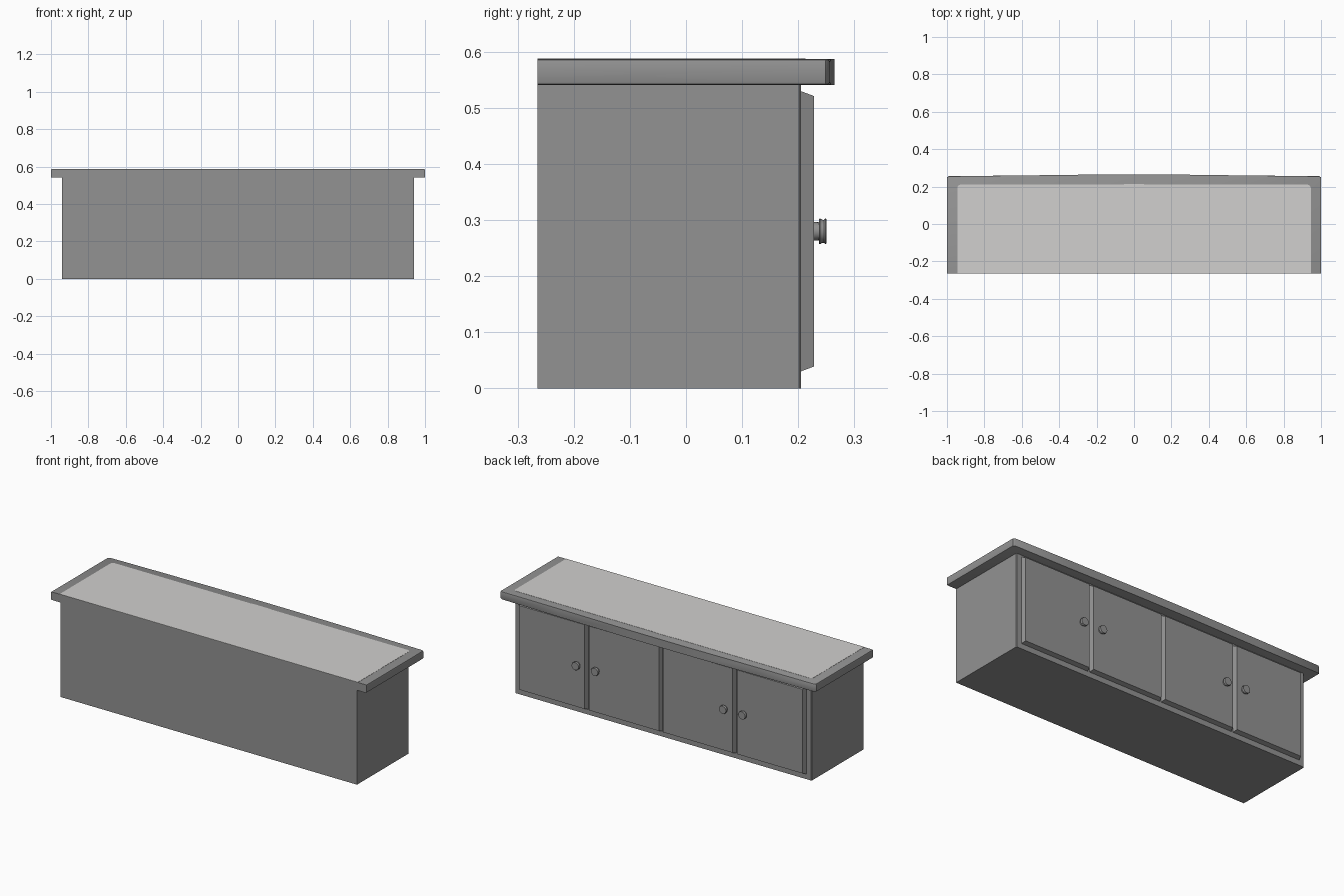
import bpy, bmesh, math

if "Cube" in bpy.data.objects:
    bpy.data.objects.remove(bpy.data.objects["Cube"])


def material(name, rgb):
    m = bpy.data.materials.new(name)
    m.diffuse_color = (*rgb, 1.0)
    m.use_nodes = True
    m.node_tree.nodes["Principled BSDF"].inputs["Base Color"].default_value = m.diffuse_color
    return m


GREY = material("cabinet_grey", (0.29, 0.29, 0.29))
PALE = material("pale_top", (0.64, 0.63, 0.62))


def finish(bm, name, mat, smooth=None):
    bmesh.ops.recalc_face_normals(bm, faces=bm.faces)
    mesh = bpy.data.meshes.new(name)
    bm.to_mesh(mesh)
    bm.free()
    mesh.materials.append(mat)
    ob = bpy.data.objects.new(name, mesh)
    bpy.context.collection.objects.link(ob)
    if smooth:
        bpy.ops.object.select_all(action='DESELECT')
        ob.select_set(True)
        bpy.context.view_layer.objects.active = ob
        bpy.ops.object.shade_smooth_by_angle(angle=math.radians(smooth))
    return ob


def slab(outline, z0, z1):
    """Extrude an outline in x, y between two heights."""
    bm = bmesh.new()
    low = [bm.verts.new((x, y, z0)) for x, y in outline]
    high = [bm.verts.new((x, y, z1)) for x, y in outline]
    bm.faces.new(low)
    bm.faces.new(high)
    n = len(outline)
    for i in range(n):
        j = (i + 1) % n
        bm.faces.new((low[i], low[j], high[j], high[i]))
    return bm


def mirrored(half):
    """Complete a right-hand outline with its mirror image."""
    return half + [(-x, y) for x, y in reversed(half)]


BACK = -0.265

# Cabinet body with slim chamfers on the door-side corners
finish(slab(mirrored([(0.94, BACK), (0.94, 0.201), (0.936, 0.205)]), 0, 0.542),
       "cabinet_body", GREY)

# Overhanging worktop with a gently bowed edge and softened rim
bm = slab(mirrored([(1, BACK), (1, 0.249), (0.99, 0.256), (0.63, 0.259),
                    (0.17, 0.265)]), 0.541, 0.587)
rim = [e for e in bm.edges
       if abs(e.verts[0].co.z - e.verts[1].co.z) < 1e-6
       and max(v.co.y for v in e.verts) > 0]
bmesh.ops.bevel(bm, geom=rim, offset=0.005, segments=2, profile=0.5,
                affect='EDGES', clamp_overlap=True)
finish(bm, "worktop", GREY, 35)

# Pale panel on the worktop
finish(slab(mirrored([(0.945, BACK), (0.945, 0.195), (0.94, 0.205),
                      (0.93, 0.21), (0.07, 0.21), (0.05, 0.213)]),
            0.5855, 0.588), "worktop_panel", PALE)


# Doors with sloping edges
def door(name, x0, x1):
    bm = bmesh.new()
    rings = []
    for y, inset in ((0.204, 0), (0.228, 0.009)):
        a, b, c, d = x0 + inset, x1 - inset, 0.03 + inset, 0.53 - inset
        rings.append([bm.verts.new((x, y, z))
                      for x, z in ((a, c), (b, c), (b, d), (a, d))])
    bm.faces.new(rings[0])
    bm.faces.new(rings[1])
    for i in range(4):
        j = (i + 1) % 4
        bm.faces.new((rings[0][i], rings[0][j], rings[1][j], rings[1][i]))
    finish(bm, name, GREY)


# Turned knobs: profile of (radius, y) spun around the y direction
def knob(name, x, z=0.28, sides=20):
    profile = [(0.017, 0.226), (0.016, 0.237), (0.022, 0.237), (0.023, 0.239),
               (0.0205, 0.243), (0.0205, 0.246), (0.023, 0.2485),
               (0.022, 0.25)]
    bm = bmesh.new()
    rings = [[bm.verts.new((x + r * math.cos(2 * math.pi * k / sides), y,
                            z + r * math.sin(2 * math.pi * k / sides)))
              for k in range(sides)] for r, y in profile]
    for a, b in zip(rings, rings[1:]):
        for i in range(sides):
            j = (i + 1) % sides
            bm.faces.new((a[i], a[j], b[j], b[i]))
    bm.faces.new(rings[0])
    bm.faces.new(rings[-1])
    finish(bm, name, GREY, 35)


for side, s in (("right", 1), ("left", -1)):
    for part, lo, hi, kx in (("inner", 0.004, 0.464, 0.406),
                             ("outer", 0.474, 0.908, 0.528)):
        door(f"{part}_door_{side}", min(s * lo, s * hi), max(s * lo, s * hi))
        knob(f"{part}_knob_{side}", s * kx)
